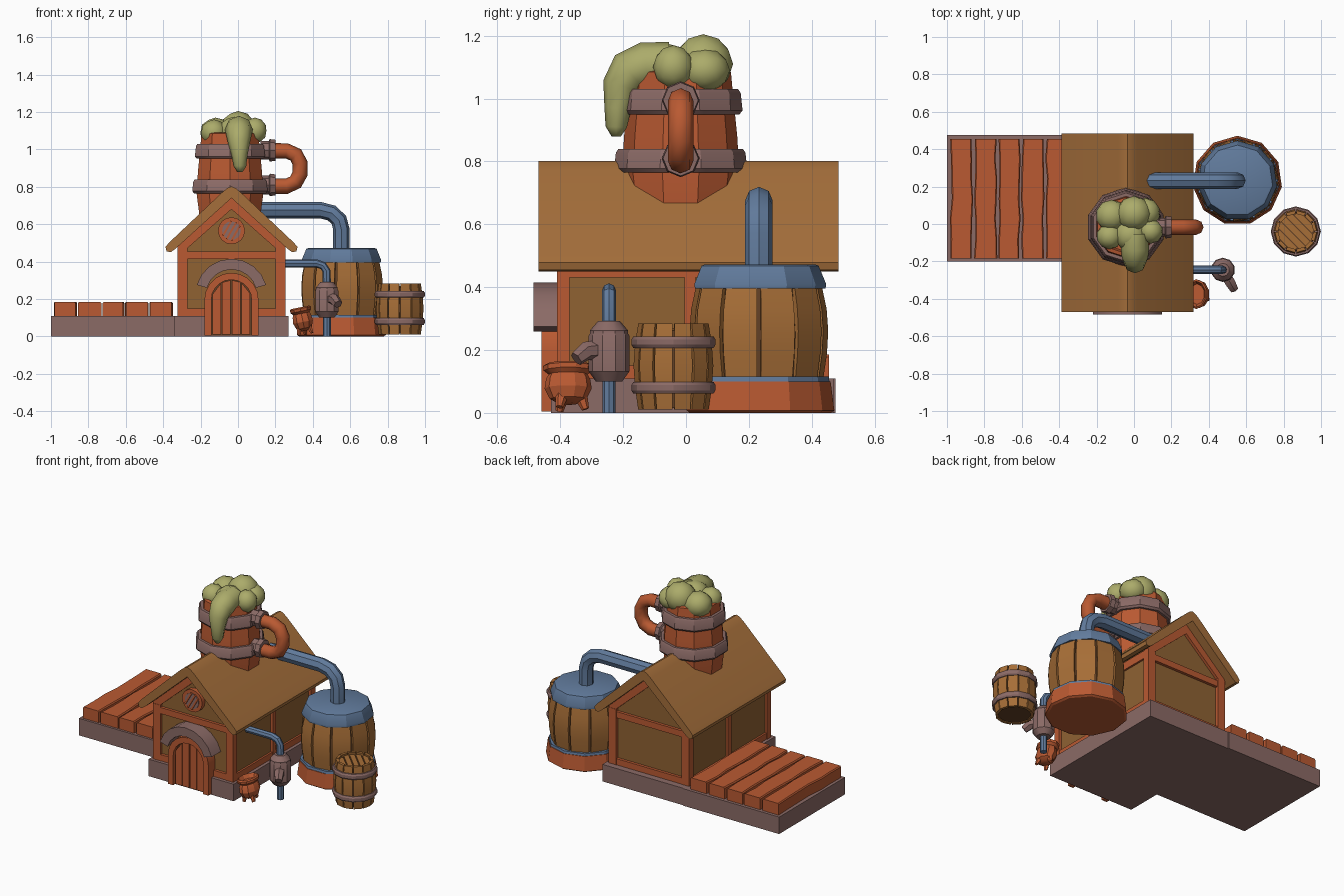
import bpy, bmesh, math, random
from mathutils import Vector, Matrix

if "Cube" in bpy.data.objects:
    bpy.data.objects.remove(bpy.data.objects["Cube"])
random.seed(4)

def mat(name, r, g, b):
    m = bpy.data.materials.new(name)
    m.diffuse_color = [(c / 255) ** 2.2 for c in (r, g, b)] + [1]
    m.use_nodes = True
    m.node_tree.nodes["Principled BSDF"].inputs["Base Color"].default_value = m.diffuse_color
    return m

ORANGE = mat("orange_timber", 184, 90, 53)
ROOF = mat("roof_brown", 163, 110, 61)
PANEL = mat("panel_brown", 142, 98, 54)
OAK = mat("barrel_oak", 166, 110, 58)
DARK = mat("dark_gap", 98, 66, 42)
BLUE = mat("blue_metal", 98, 123, 156)
MAUVE = mat("mauve_stone", 138, 106, 102)
FOAM = mat("olive_foam", 170, 170, 106)

def finish(name, bm, m, angle=30):
    bmesh.ops.recalc_face_normals(bm, faces=bm.faces)
    me = bpy.data.meshes.new(name)
    bm.to_mesh(me); bm.free()
    me.materials.append(m)
    me.shade_smooth()
    me.set_sharp_from_angle(angle=math.radians(angle))
    ob = bpy.data.objects.new(name, me)
    bpy.context.collection.objects.link(ob)
    return ob

def loft(name, rings, m, angle=30, caps=True):
    bm = bmesh.new()
    vs = [[bm.verts.new(p) for p in r] for r in rings]
    n = len(vs[0])
    for a, b in zip(vs, vs[1:]):
        for i in range(n):
            bm.faces.new((a[i], a[(i + 1) % n], b[(i + 1) % n], b[i]))
    if caps:
        bm.faces.new(vs[0]); bm.faces.new(vs[-1])
    return finish(name, bm, m, angle)

def prism(name, pts, y0, y1, m, angle=30):
    return loft(name, [[(x, y, z) for x, z in pts] for y in (y0, y1)], m, angle)

def box(name, x0, x1, y0, y1, z0, z1, m):
    return prism(name, [(x0, z0), (x1, z0), (x1, z1), (x0, z1)], y0, y1, m)

def lathe(name, prof, n, c, m, angle=30, phase=math.pi / 2):
    ring = lambda r, z: [(c[0] + r * math.cos(phase + math.tau * i / n),
                          c[1] + r * math.sin(phase + math.tau * i / n), z) for i in range(n)]
    return loft(name, [ring(r, z) for r, z in prof], m, angle)

def tube(name, path, radii, n, side, m, angle=30):
    # sweeps an n-gon along a planar path whose plane normal is `side`
    P, b = [Vector(p) for p in path], Vector(side)
    if not isinstance(radii, (list, tuple)):
        radii = [radii] * len(P)
    rings = []
    for i, p in enumerate(P):
        t = (P[min(i + 1, len(P) - 1)] - P[max(i - 1, 0)]).normalized()
        u = b.cross(t)
        rings.append([p + radii[i] * (u * math.cos(math.tau * k / n) + b * math.sin(math.tau * k / n)) for k in range(n)])
    return loft(name, rings, m, angle)

def staves(name, prof, n, c, depth, m):
    for i in range(n):
        a0, a1 = math.tau * (i + .05) / n, math.tau * (i + .95) / n
        rings = []
        for r, z in prof:
            rings.append([(c[0] + q * math.cos(a), c[1] + q * math.sin(a), z)
                          for q, a in ((r, a0), (r, a1), (r - depth, a1), (r - depth, a0))])
        loft(f"{name}_{i}", rings, m)

CX = -0.035   # house centre line

# stone foundation and side deck
box("house_foundation", CX - .305, CX + .305, -.43, .47, 0, .11, MAUVE)
box("deck_foundation", -1, CX - .28, -.2, .475, 0, .11, MAUVE)
edges = [-.985, -.858, -.73, -.605, -.475, -.345]
for i, (a, b) in enumerate(zip(edges, edges[1:])):
    rings = []
    for k in range(7):
        y = -.185 + .64 * k / 6
        l, r = a + .006 + random.uniform(-.006, .006), b - .006 + random.uniform(-.006, .006)
        rings.append([(l, y, .1), (r, y, .1), (r, y, .178), (r - .006, y, .185), (l + .006, y, .185), (l, y, .178)])
    loft(f"deck_plank_{i}", rings, ORANGE)

# walls
prism("wall_core", [(CX - .272, .1), (CX + .272, .1), (CX + .272, .49), (CX, .745), (CX - .272, .49)], -.39, .41, PANEL)
for s, tag in ((-1, "left"), (1, "right")):
    xa, xb = sorted((CX + s * .235, CX + s * .288))
    for y0, y1, t in ((-.41, -.37, "front"), (-.005, .03, "middle"), (.385, .43, "back")):
        box(f"{tag}_{t}_post", xa, xb, y0, y1, .1, .47, ORANGE)
    xo = sorted((CX + s * .25, CX + s * .284))
    box(f"{tag}_sill", *xo, -.4, .42, .1, .15, ORANGE)
    box(f"{tag}_top_plate", *xo, -.4, .42, .43, .48, ORANGE)
for y0, y1, t in ((-.408, -.37, "front"), (.39, .428, "back")):
    box(f"{t}_sill", CX - .26, CX + .26, y0, y1, .1, .15, ORANGE)
    box(f"{t}_tie_beam", CX - .26, CX + .26, y0, y1, .415, .455, ORANGE)
    for s in (-1, 1):
        prism(f"{t}_rafter_{s}", [(CX + s * .288, .49), (CX, .75), (CX, .68), (CX + s * .288, .425)], y0, y1, ORANGE)

# roof with rounded ridge and eaves
half = [(.022, .793), (.05, .77), (.335, .5), (.353, .478), (.347, .455), (.325, .45), (.3, .468)]
prism("roof", [(CX, .802)] + [(CX + x, z) for x, z in half] + [(CX, .74)]
      + [(CX - x, z) for x, z in reversed(half)], -.47, .485, ROOF, 40)

def arc(r, cz, a0, a1, n):
    return [(CX + r * math.cos(math.radians(a0 + (a1 - a0) * i / n)),
             cz + r * math.sin(math.radians(a0 + (a1 - a0) * i / n))) for i in range(n + 1)]

def arch(r, z0=.005):
    return [(CX + r, z0)] + arc(r, .195, 0, 180, 10) + [(CX - r, z0)]

# door, its frame and the stone hood
prism("door_frame", arch(.145) + arch(.108)[::-1], -.46, -.39, ORANGE)
prism("door_gap", arch(.112), -.432, -.39, DARK)
for i in range(4):
    x = -.102 + i * .052
    h = [.195 + math.sqrt(max(.106 ** 2 - q * q, 0)) for q in (x, x + .046)]
    prism(f"door_plank_{i}", [(CX + x, .01), (CX + x + .046, .01), (CX + x + .046, h[1]), (CX + x, h[0])], -.445, -.42, ORANGE)
prism("door_hood", arc(.193, .222, 16, 164, 8) + arc(.136, .222, 164, 16, 8), -.485, -.39, MAUVE)

# round gable window
prism("window_ring", arc(.072, .565, 0, 360, 16)[:-1], -.42, -.38, ORANGE)
prism("window_pane", arc(.05, .565, 0, 360, 16)[:-1], -.424, -.4, MAUVE)
for i in (-1, 0, 1):
    o = Matrix.Rotation(math.radians(-30), 2)
    l = math.sqrt(.052 ** 2 - (i * .026) ** 2)
    pts = [o @ Vector(p) for p in ((i * .026 - .005, -l), (i * .026 + .005, -l), (i * .026 + .005, l), (i * .026 - .005, l))]
    prism(f"window_bar_{i}", [(CX + p.x, .565 + p.y) for p in pts], -.43, -.42, ORANGE)

# giant mug on the roof
MC = (-.043, -.017)
lathe("mug_body", [(.165, .6), (.187, .76), (.18, .88), (.165, 1.03), (.16, 1.085), (.14, 1.09), (.13, 1.06)], 10, MC, ORANGE)
for t, z0, z1, r in (("lower", .765, .84, .212), ("upper", .95, 1.03, .197)):
    lathe(f"mug_{t}_band", [(.15, z0), (r - .01, z0), (r, z0 + .012), (r - .006, z1 - .012), (r - .014, z1), (.15, z1)], 10, MC, MAUVE)
for t, z in (("lower", .81), ("upper", .995)):
    tube(f"handle_{t}_socket", [(.12, MC[1], z), (.165, MC[1], z), (.17, MC[1], z), (.2, MC[1], z)],
         [.05, .05, .06, .056], 8, (0, 1, 0), MAUVE)
tube("mug_handle", [(.15, MC[1], .992), (.26, MC[1], .992), (.31, MC[1], .97), (.332, MC[1], .925), (.332, MC[1], .87),
     (.308, MC[1], .825), (.26, MC[1], .803), (.15, MC[1], .803)], .041, 8, (0, 1, 0), ORANGE, 50)

# foam blobs and drip
for i, (x, y, z, r, h) in enumerate([(0, .055, 1.11, .095, .095), (-.12, .045, 1.09, .085, .08), (-.13, -.065, 1.09, .07, .07),
                                     (.09, -.04, 1.1, .065, .07), (-.02, -.06, 1.1, .085, .075), (.06, .06, 1.09, .08, .07)]):
    bm = bmesh.new()
    bmesh.ops.create_icosphere(bm, subdivisions=2, radius=1,
                               matrix=Matrix.Translation((x, y, z)) @ Matrix.Diagonal((r, r, h, 1)))
    finish(f"foam_blob_{i}", bm, FOAM, 60)
tube("foam_drip", [(.005, -.05, 1.11), (.005, -.13, 1.105), (.005, -.18, 1.085), (.005, -.206, 1.04), (.008, -.217, .97), (.01, -.222, .91), (.01, -.222, .88)],
     [.07, .075, .07, .06, .043, .034, .015], 8, (1, 0, 0), FOAM, 70)

# big vat
VC = (.553, .232)
lathe("vat_base_rim", [(.228, 0), (.24, .008), (.228, .1)], 11, VC, ORANGE)
lathe("vat_lower_band", [(.23, .008), (.236, .02), (.222, .115), (.18, .115)], 11, VC, BLUE)
lathe("vat_core", [(.195, .1), (.208, .25), (.19, .4)], 22, VC, DARK)
staves("vat_stave", [(.205, .1), (.218, .19), (.222, .26), (.217, .33), (.2, .41)], 11, VC, .03, OAK)
lathe("vat_lid", [(.18, .395), (.212, .395), (.214, .41), (.19, .468), (.18, .472)], 11, VC, BLUE)
y = VC[1]
tube("vat_pipe", [(.05, y, .675), (.44, y, .675), (.5, y, .66), (.54, y, .622), (.553, y, .57), (.553, y, .45)],
     .044, 8, (0, 1, 0), BLUE)

# small barrel
BC = (.865, -.04)
lathe("barrel_core", [(.1, .015), (.112, .15), (.102, .262)], 24, BC, DARK)
staves("barrel_stave", [(.112, .01), (.122, .08), (.127, .15), (.122, .22), (.112, .284)], 12, BC, .018, OAK)
for t, z in (("lower", .08), ("upper", .225)):
    lathe(f"barrel_{t}_hoop", [(.11, z - .018), (.128, z - .018), (.134, z - .008), (.134, z + .008), (.128, z + .018), (.11, z + .018)], 12, BC, MAUVE)
for i in range(-2, 3):
    l = math.sqrt(.097 ** 2 - (i * .036) ** 2)
    ob = box(f"barrel_lid_plank_{i}", -l, l, i * .036 - .015, i * .036 + .015, .25, .27, OAK)
    ob.location, ob.rotation_euler = (BC[0], BC[1], 0), (0, 0, -math.pi / 4)

# condenser can with spout, feed pipe and drain
KC = (.475, -.245)
y = KC[1]
tube("feed_pipe", [(.2, y, .39), (.42, y, .39), (.455, y, .378), (.473, y, .35), (.475, y, .27)], .022, 8, (0, 1, 0), BLUE)
lathe("condenser_can", [(.042, .1), (.065, .132), (.065, .245), (.061, .252), (.061, .262), (.035, .292)], 10, KC, MAUVE)
lathe("drain_pipe", [(.021, 0), (.021, .12)], 8, KC, BLUE)
d = Vector((.5, -.866, 0))
k = Vector((KC[0], KC[1], 0))
tube("condenser_spout", [k + d * .04 + Vector((0, 0, .2)), k + d * .085 + Vector((0, 0, .197)), k + d * .12 + Vector((0, 0, .172))],
     [.032, .03, .024], 6, (.866, .5, 0), MAUVE)

# leaning pot with three feet
pot = [lathe("pot", [(.03, .025), (.058, .04), (.075, .075), (.07, .108), (.062, .122), (.078, .135), (.08, .15), (.07, .157), (.055, .13)], 10, (0, 0), ORANGE)]
for i in range(3):
    a = math.tau * i / 3 + math.pi / 2
    c, s = math.cos(a), math.sin(a)
    pot.append(tube(f"pot_foot_{i}", [(.04 * c, .04 * s, .05), (.055 * c, .055 * s, .006)], [.022, .012], 6, (-s, c, 0), ORANGE))
for ob in pot:
    ob.location, ob.rotation_euler, ob.scale = (.362, -.375, .006), (0, -.2, 0), (.75, 1, .97)
